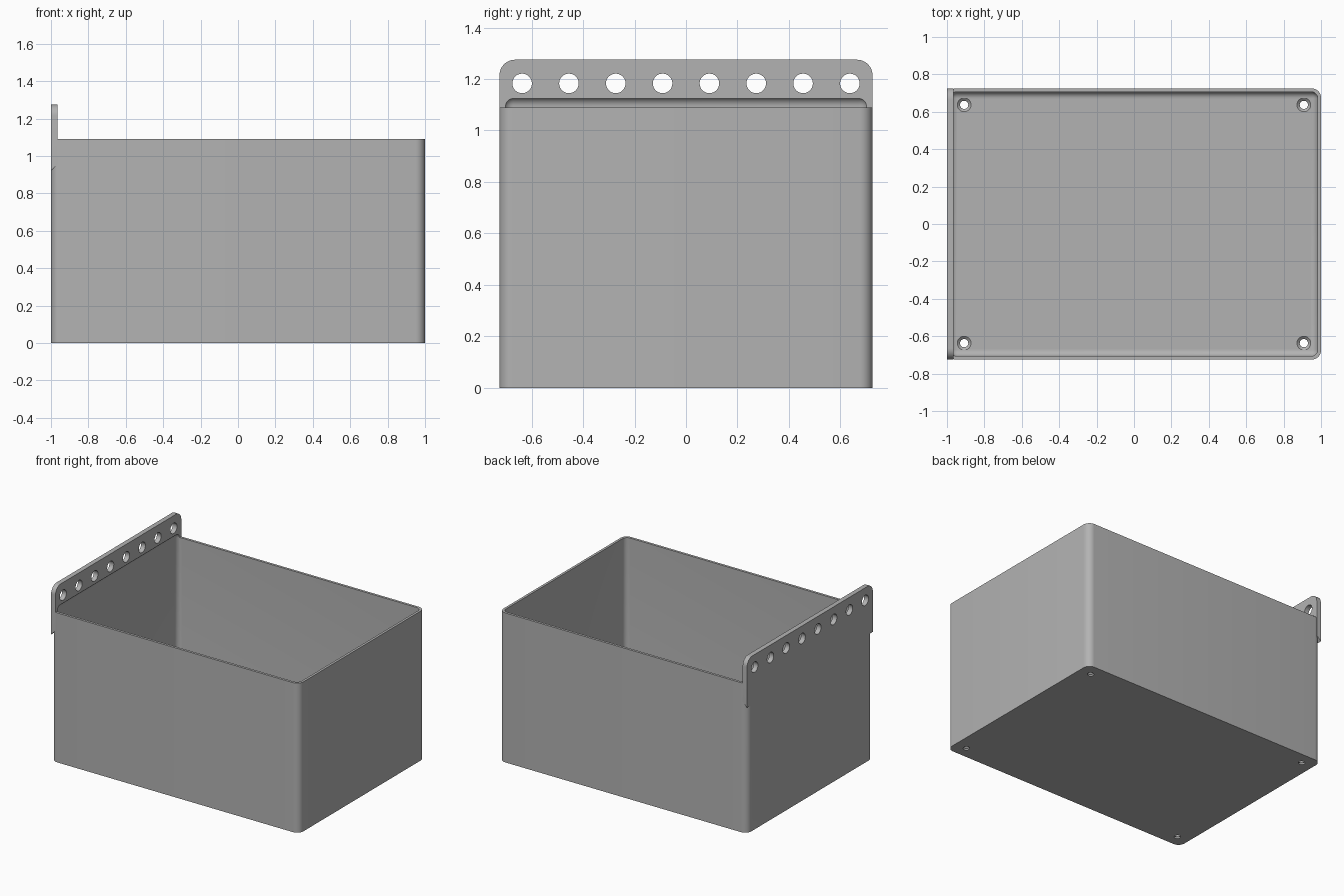
import bpy, bmesh, math
from mathutils import Matrix, Vector

if "Cube" in bpy.data.objects:
    bpy.data.objects.remove(bpy.data.objects["Cube"])

HALF_Y, BOX_TOP, PLATE_TOP = 0.725, 1.09, 1.275
WALL, FLOOR, PLATE_X = 0.018, 0.025, -0.965

grey = bpy.data.materials.new("plain grey")
grey.use_nodes = True
colour = (0.45, 0.45, 0.45, 1)
grey.diffuse_color = colour
grey.node_tree.nodes["Principled BSDF"].inputs["Base Color"].default_value = colour


def finish(bm, name):
    bmesh.ops.recalc_face_normals(bm, faces=bm.faces[:])
    mesh = bpy.data.meshes.new(name)
    bm.to_mesh(mesh)
    bm.free()
    obj = bpy.data.objects.new(name, mesh)
    bpy.context.collection.objects.link(obj)
    mesh.materials.append(grey)
    return obj


def rounded_block(name, low, high, radius, pick):
    """Box between two corners, with the picked edges rounded."""
    low, high = Vector(low), Vector(high)
    bm = bmesh.new()
    bmesh.ops.create_cube(bm, size=1)
    for v in bm.verts:
        v.co = [(a + b) / 2 + c * (b - a) for a, b, c in zip(low, high, v.co)]
    edges = [e for e in bm.edges if pick(e)]
    bmesh.ops.bevel(bm, geom=edges, offset=radius, segments=8,
                    profile=0.5, affect='EDGES', clamp_overlap=True)
    return finish(bm, name)


def add_cylinder(bm, centre, r1, r2, depth, axis='Z'):
    turn = Matrix.Rotation(math.pi / 2, 4, 'Y') if axis == 'X' else Matrix()
    bmesh.ops.create_cone(bm, cap_ends=True, segments=32, radius1=r1, radius2=r2,
                          depth=depth, matrix=Matrix.Translation(centre) @ turn)


def combine(obj, tool, operation):
    mod = obj.modifiers.new(operation.lower(), 'BOOLEAN')
    mod.operation, mod.object, mod.solver = operation, tool, 'EXACT'
    bpy.context.view_layer.objects.active = obj
    bpy.ops.object.modifier_apply(modifier=mod.name)
    bpy.data.objects.remove(tool)


def is_upright(e):
    a, b = (v.co for v in e.verts)
    return abs(a.z - b.z) > 0.1


def is_plate_top(e):
    a, b = (v.co for v in e.verts)
    return abs(a.x - b.x) > 0.01 and a.z > BOX_TOP


# Outer box with rounded upright corners
box = rounded_block("storage_box", (-1, -HALF_Y, 0), (1, HALF_Y, BOX_TOP),
                    0.05, is_upright)

# Mounting plate, with a sloped underside at its corners
plate = rounded_block("mounting_plate", (-1, -HALF_Y, 0.92),
                      (PLATE_X, HALF_Y, PLATE_TOP), 0.06, is_plate_top)
for v in plate.data.vertices:
    if v.co.z < 0.93 and v.co.x > -0.99:
        v.co.z += 0.035
combine(box, plate, 'UNION')

# Cavity, rounded on every edge and reaching just above the rim
cavity = rounded_block("cavity_cutter", (WALL - 1, WALL - HALF_Y, FLOOR),
                       (1 - WALL, HALF_Y - WALL, 1.13), 0.036, lambda e: True)
combine(box, cavity, 'DIFFERENCE')

# Row of mounting holes
bm = bmesh.new()
for i in range(8):
    add_cylinder(bm, (-0.98, (i - 3.5) * 0.182, 1.183), 0.038, 0.038, 0.2, 'X')
combine(box, finish(bm, "plate_hole_cutter"), 'DIFFERENCE')

# Floor holes, then their countersinks
corners = [(x, y) for x in (-0.908, 0.908) for y in (-0.637, 0.637)]
for r1, r2, z, depth in ((0.022, 0.022, 0, 0.2), (0.022, 0.038, 0.019, 0.014)):
    bm = bmesh.new()
    for x, y in corners:
        add_cylinder(bm, (x, y, z), r1, r2, depth)
    combine(box, finish(bm, "floor_hole_cutter"), 'DIFFERENCE')

bpy.ops.object.select_all(action='DESELECT')
box.select_set(True)
bpy.context.view_layer.objects.active = box
bpy.ops.object.shade_smooth_by_angle(angle=math.radians(30))
